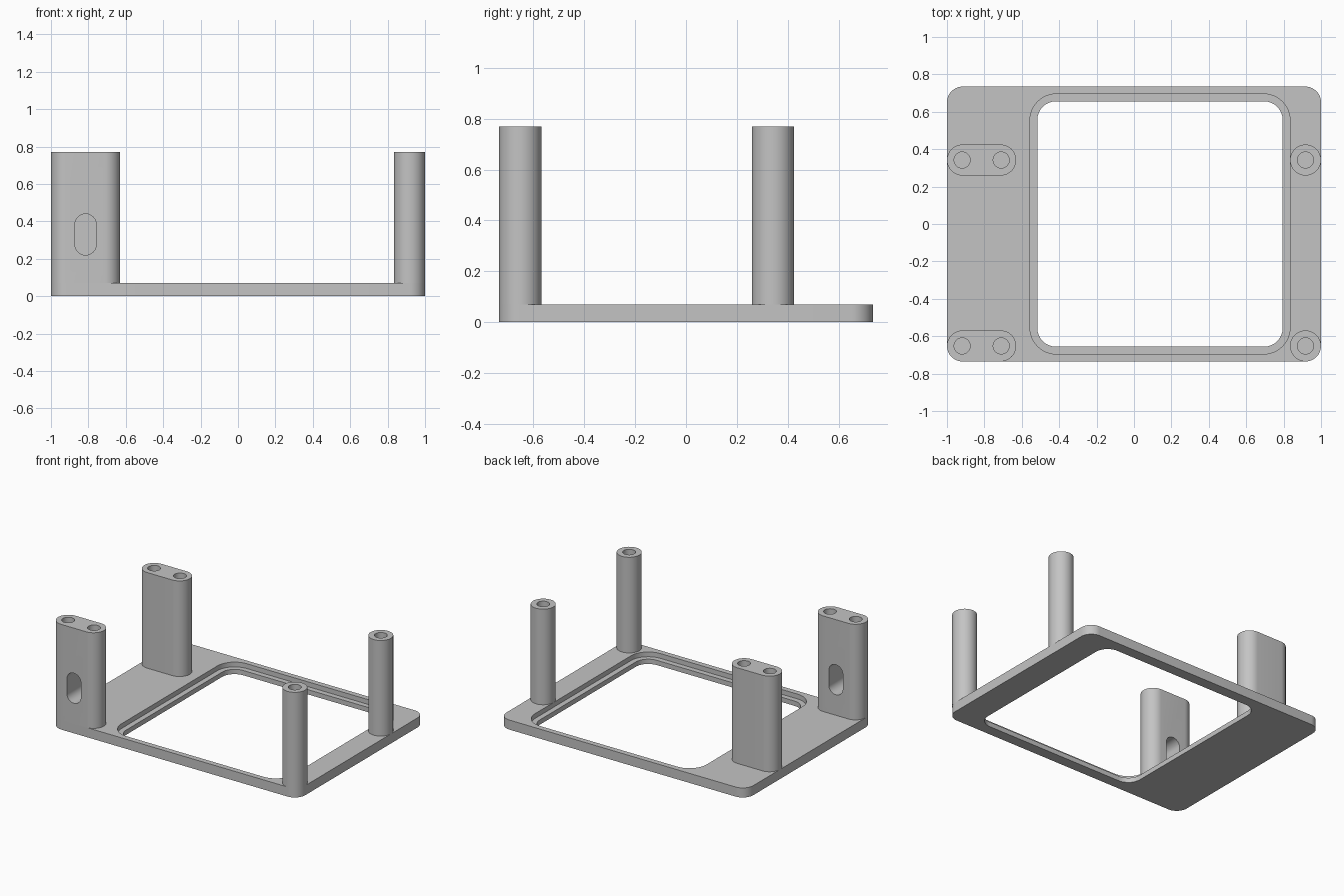
import bpy
import bmesh
from math import cos, sin, pi, radians
from mathutils import Matrix, Vector

cube = bpy.data.objects.get("Cube")
if cube:
    bpy.data.objects.remove(cube, do_unlink=True)

# Single plain grey material
grey = bpy.data.materials.new("plain grey")
grey.use_nodes = True
colour = (0.55, 0.55, 0.55, 1)
grey.diffuse_color = colour
grey.node_tree.nodes["Principled BSDF"].inputs["Base Color"].default_value = colour

PLATE = 0.07      # plate thickness
LEDGE = 0.035     # height of the recessed lip
TOP = 0.77        # top of the posts
R = 0.083         # post radius
HOLE = 0.043
HOLE_DEPTH = 0.35


def rounded_rect(cx, cy, hx, hy, r, z, steps=12):
    """Ring of points; a full radius gives a slot or a circle."""
    ring = []
    for i, (sx, sy) in enumerate([(1, 1), (-1, 1), (-1, -1), (1, -1)]):
        for k in range(steps + 1):
            a = pi / 2 * (i + k / steps)
            ring.append(Vector((cx + sx * (hx - r) + r * cos(a),
                                cy + sy * (hy - r) + r * sin(a), z)))
    return ring


def loft(name, rings, closed=False):
    """Skin successive rings, capping the ends unless the loop closes."""
    bm = bmesh.new()
    loops = [[bm.verts.new(p) for p in ring] for ring in rings]
    n = len(loops[0])
    pairs = list(zip(loops, loops[1:]))
    if closed:
        pairs.append((loops[-1], loops[0]))
    for a, b in pairs:
        for i in range(n):
            j = (i + 1) % n
            bm.faces.new((a[i], a[j], b[j], b[i]))
    if not closed:
        bm.faces.new(loops[0][::-1])
        bm.faces.new(loops[-1])
    bmesh.ops.remove_doubles(bm, verts=bm.verts, dist=0.0001)
    bmesh.ops.recalc_face_normals(bm, faces=bm.faces)
    mesh = bpy.data.meshes.new(name)
    bm.to_mesh(mesh)
    bm.free()
    mesh.materials.append(grey)
    obj = bpy.data.objects.new(name, mesh)
    bpy.context.collection.objects.link(obj)
    return obj


def activate(obj):
    bpy.ops.object.select_all(action='DESELECT')
    obj.select_set(True)
    bpy.context.view_layer.objects.active = obj


def smooth(obj):
    activate(obj)
    bpy.ops.object.shade_smooth_by_angle(angle=radians(30))


def cut(obj, cutter):
    cutter.hide_render = True
    activate(obj)
    mod = obj.modifiers.new("cut", 'BOOLEAN')
    mod.operation = 'DIFFERENCE'
    mod.solver = 'EXACT'
    mod.object = cutter
    bpy.ops.object.modifier_apply(modifier=mod.name)
    bpy.data.objects.remove(cutter, do_unlink=True)


def post(name, cx, cy, half, hole_xs, slot=False):
    obj = loft(name, [rounded_rect(cx, cy, half, R, R, z) for z in (PLATE, TOP)])
    # Screw holes from the top
    for x in hole_xs:
        cut(obj, loft("hole_cutter", [rounded_rect(x, cy, HOLE, HOLE, HOLE, z)
                                      for z in (TOP - HOLE_DEPTH, TOP + 0.1)]))
    # Upright slot through the post, front to back
    if slot:
        cutter = loft("slot_cutter", [rounded_rect(0, 0, 0.057, 0.11, 0.057, z)
                                      for z in (-0.2, 0.2)])
        cutter.data.transform(Matrix.Translation((cx, cy, 0.33)) @
                              Matrix.Rotation(pi / 2, 4, 'X'))
        cut(obj, cutter)
    smooth(obj)


# Base plate: outer wall, recessed lip and window in one closed skin
def window(h, r, z):
    return rounded_rect(0.139, 0, h, h, r, z)


base = loft("base_plate", [
    rounded_rect(0, 0, 1, 0.735, 0.085, 0),
    rounded_rect(0, 0, 1, 0.735, 0.085, PLATE),
    window(0.695, 0.14, PLATE),
    window(0.695, 0.14, LEDGE),
    window(0.656, 0.1, LEDGE),
    window(0.656, 0.1, 0),
], closed=True)
smooth(base)

# Wide twin-hole posts on the right, round posts on the left
for end, y in (("front", -0.652), ("back", 0.342)):
    post(end + "_right_post", -0.815, y, 0.185, (-0.919, -0.71), slot=end == "front")
    post(end + "_left_post", 1 - R, y, R, (1 - R,))
